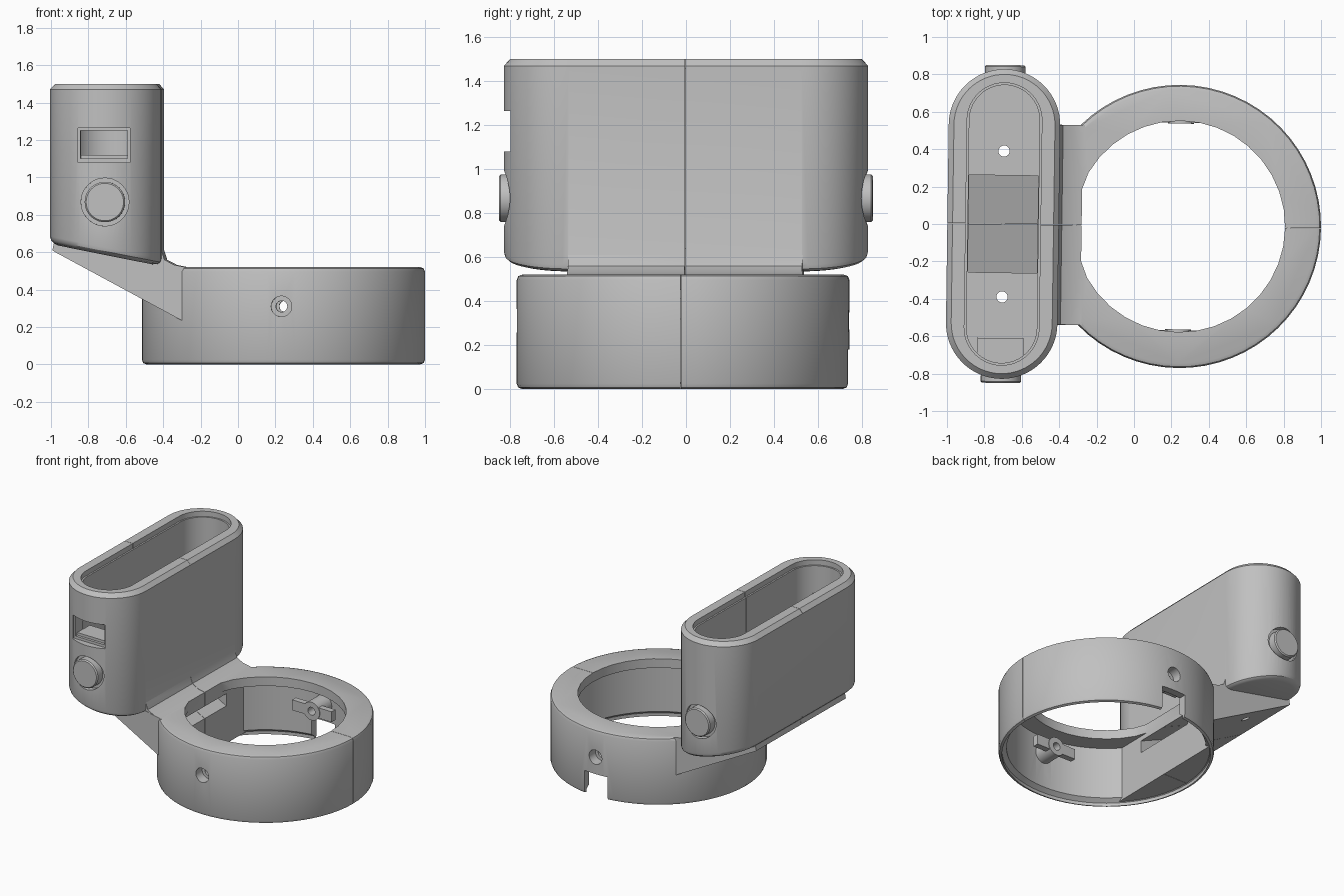
import bpy, bmesh, math
from mathutils import Matrix, Vector

if "Cube" in bpy.data.objects:
    bpy.data.objects.remove(bpy.data.objects["Cube"])

grey = bpy.data.materials.new("mid_grey")
grey.use_nodes = True
grey.diffuse_color = (0.53, 0.53, 0.53, 1)
grey.node_tree.nodes["Principled BSDF"].inputs["Base Color"].default_value = (0.53, 0.53, 0.53, 1)

TOWER_X, RING_X, HALF, CHORD_X = -0.70, 0.243, 0.53, -0.28
parts = []


def make(name, bm):
    bmesh.ops.recalc_face_normals(bm, faces=bm.faces)
    mesh = bpy.data.meshes.new(name)
    bm.to_mesh(mesh)
    bm.free()
    mesh.materials.append(grey)
    obj = bpy.data.objects.new(name, mesh)
    bpy.context.collection.objects.link(obj)
    return obj


def outline(cx, r, half, n=32):
    """Stadium outline; a circle when half is zero."""
    pts = []
    for side in (0, 1):
        for i in range(n + 1):
            a = math.pi * (side + i / n)
            pts.append((cx + r * math.cos(a), r * math.sin(a) + (half if side == 0 else -half)))
    return pts


def loft(name, cx, half, sections):
    """Skin (radius, height) sections; height may be a function of x."""
    bm = bmesh.new()
    loops = []
    for r, z in sections:
        loops.append([bm.verts.new((x, y, z(x) if callable(z) else z))
                      for x, y in outline(cx, r, half)])
    n = len(loops[0])
    for a, b in zip(loops, loops[1:]):
        for i in range(n):
            j = (i + 1) % n
            bm.faces.new((a[i], a[j], b[j], b[i]))
    bm.faces.new(loops[0])
    bm.faces.new(loops[-1])
    bmesh.ops.remove_doubles(bm, verts=bm.verts, dist=1e-5)
    return make(name, bm)


def hull(name, pts):
    bm = bmesh.new()
    for p in pts:
        bm.verts.new(p)
    bmesh.ops.remove_doubles(bm, verts=bm.verts, dist=1e-5)
    bmesh.ops.convex_hull(bm, input=bm.verts)
    bmesh.ops.delete(bm, geom=[v for v in bm.verts if not v.link_faces], context='VERTS')
    bmesh.ops.dissolve_limit(bm, angle_limit=0.01, verts=bm.verts, edges=bm.edges)
    return make(name, bm)


def prism(name, profile, half):
    """Convex x-z profile spread symmetrically along y."""
    return hull(name, [(x, s * half, z) for x, z in profile for s in (-1, 1)])


def box(name, x0, x1, y0, y1, z0, z1):
    return hull(name, [(x, y, z) for x in (x0, x1) for y in (y0, y1) for z in (z0, z1)])


def rod(name, x, z, y0, y1, r0, r1):
    """Round bar or cone along y."""
    bm = bmesh.new()
    m = Matrix.Translation((x, (y0 + y1) / 2, z)) @ Matrix.Rotation(-math.pi / 2, 4, 'X')
    bmesh.ops.create_cone(bm, cap_ends=True, segments=40, radius1=r0, radius2=r1,
                          depth=y1 - y0, matrix=m)
    return make(name, bm)


def combine(target, tool, operation):
    mod = target.modifiers.new("combine", 'BOOLEAN')
    mod.operation, mod.object, mod.solver = operation, tool, 'EXACT'
    bpy.context.view_layer.objects.active = target
    bpy.ops.object.modifier_apply(modifier=mod.name)
    bpy.data.objects.remove(tool)


def add(tool):
    combine(body, tool, 'UNION')


def cut(tool):
    combine(body, tool, 'DIFFERENCE')


def slant(lift):
    """Underside of the tower."""
    return lambda x: 0.645 - 0.2 * (x + 1) + lift


def under(x):
    """Steeper underside of the neck."""
    return 0.6 - 0.54 * (x + 0.97)


# Outer shells: tower with slanted underside, ring, and wedge-shaped neck
body = loft("housing_body", TOWER_X, HALF,
            [(0.25, slant(0)), (0.278, slant(0.008)), (0.292, slant(0.02)),
             (0.298, slant(0.04)), (0.298, 1.47), (0.27, 1.5)])
add(loft("ring", RING_X, 0,
         [(0.732, 0), (0.75, 0.007), (0.757, 0.025), (0.757, 0.495), (0.75, 0.513), (0.732, 0.52)]))
add(prism("neck", [(-0.985, 0.61), (-0.97, under(-0.97)), (-0.27, under(-0.27)),
                   (-0.27, 0.519), (-0.42, 0.519), (-0.975, 0.66)], 0.535))
for profile in ([(-0.45, 0.5), (-0.45, 0.61), (-0.402, 0.61), (-0.386, 0.56), (-0.37, 0.5)],
                [(-0.42, 0.48), (-0.42, 0.57), (-0.387, 0.56), (-0.36, 0.533), (-0.31, 0.5195), (-0.31, 0.48)]):
    add(prism("neck_fillet", profile, 0.533))

# Ring interior: wide cavity below, narrower opening with one flat side above
cut(loft("cavity", RING_X, 0, [(0.732, -0.1), (0.732, 0.025), (0.7, 0.05), (0.7, 0.45)]))
reach = math.acos((CHORD_X - RING_X) / 0.745)
arc = [reach + 2 * (math.pi - reach) * i / 24 for i in range(25)]
add(hull("flat_side", [(RING_X + 0.745 * math.cos(a), 0.745 * math.sin(a), z)
                       for z in (0.03, 0.48) for a in arc]))
cut(hull("opening", [(max(x, CHORD_X), y, z) for x, y in outline(RING_X, 0.565, 0, 18)
                     for z in (-0.1, 0.6)]))

# Screw bosses with wings, then countersunk holes
for s in (-1, 1):
    y0, y1 = sorted((s * 0.55, s * 0.72))
    add(rod("screw_boss", RING_X, 0.31, y0, y1, 0.07, 0.07))
    y0, y1 = sorted((s * 0.555, s * 0.6))
    add(box("boss_wing", RING_X - 0.17, RING_X + 0.17, y0, y1, 0.27, 0.35))
    y0, y1 = sorted((s * 0.5, s * 0.9))
    cut(rod("screw_hole", RING_X, 0.31, y0, y1, 0.03, 0.03))
    y0, y1 = sorted((s * 0.68, s * 0.78))
    cut(rod("screw_head_recess", RING_X, 0.31, y0, y1, 0.055, 0.055))
cut(box("cable_notch", RING_X - 0.1, RING_X + 0.1, 0.6, 0.9, -0.1, 0.18))

# Tower interior, sloping channel to the ring, and floor holes
cut(loft("tower_cavity", TOWER_X, 0.555, [(0.188, 0.72), (0.188, 1.46), (0.2, 1.46), (0.2, 1.6)]))
cut(prism("channel_well", [(-0.885, 0.64), (-0.885, 0.9), (-0.515, 0.9), (-0.515, 0.445)], 0.26))
cut(prism("channel", [(-0.6, 0.487), (-0.6, 0.55), (-0.25, 0.4), (-0.25, 0.303)], 0.258))
for s in (-1, 1):
    cut(hull("floor_hole", [(x, y + s * 0.39, z) for x, y in outline(TOWER_X, 0.03, 0, 10)
                            for z in (0.3, 0.9)]))

# Front socket opening and button recesses
cut(box("socket_recess", -0.845, -0.565, -0.9, -0.78, 1.08, 1.265))
cut(box("socket_opening", -0.83, -0.58, -0.9, -0.65, 1.10, 1.25))
for s in (-1, 1):
    y0, y1 = sorted((s * 0.785, s * 0.9))
    cut(rod("button_recess", TOWER_X, 0.868, y0, y1, 0.128, 0.128))

# Hairline split between the two shell halves
cut(box("split", -1.2, 1.2, -0.0012, 0.0012, -0.1, 1.7))
parts.append(body)

# Buttons with softened rims, and the socket block
for s, label in ((-1, "front"), (1, "back")):
    y0, y1 = sorted((s * 0.76, s * 0.842))
    parts.append(rod(label + "_button", TOWER_X, 0.868, y0, y1, 0.108, 0.108))
    y0, y1 = sorted((s * 0.842, s * 0.85))
    r0, r1 = (0.1, 0.108) if s < 0 else (0.108, 0.1)
    parts.append(rod(label + "_button_rim", TOWER_X, 0.868, y0, y1, r0, r1))
parts.append(box("socket_block", -0.83, -0.58, -0.76, -0.61, 1.02, 1.12))

# Slight turn about the tower axis, then smooth shading
pivot = Vector((TOWER_X, 0, 0))
turn = Matrix.Translation(pivot) @ Matrix.Rotation(-0.014, 4, 'Z') @ Matrix.Translation(-pivot)
for obj in parts:
    obj.data.transform(turn)
    bpy.ops.object.select_all(action='DESELECT')
    obj.select_set(True)
    bpy.context.view_layer.objects.active = obj
    bpy.ops.object.shade_smooth_by_angle(angle=math.radians(30))
